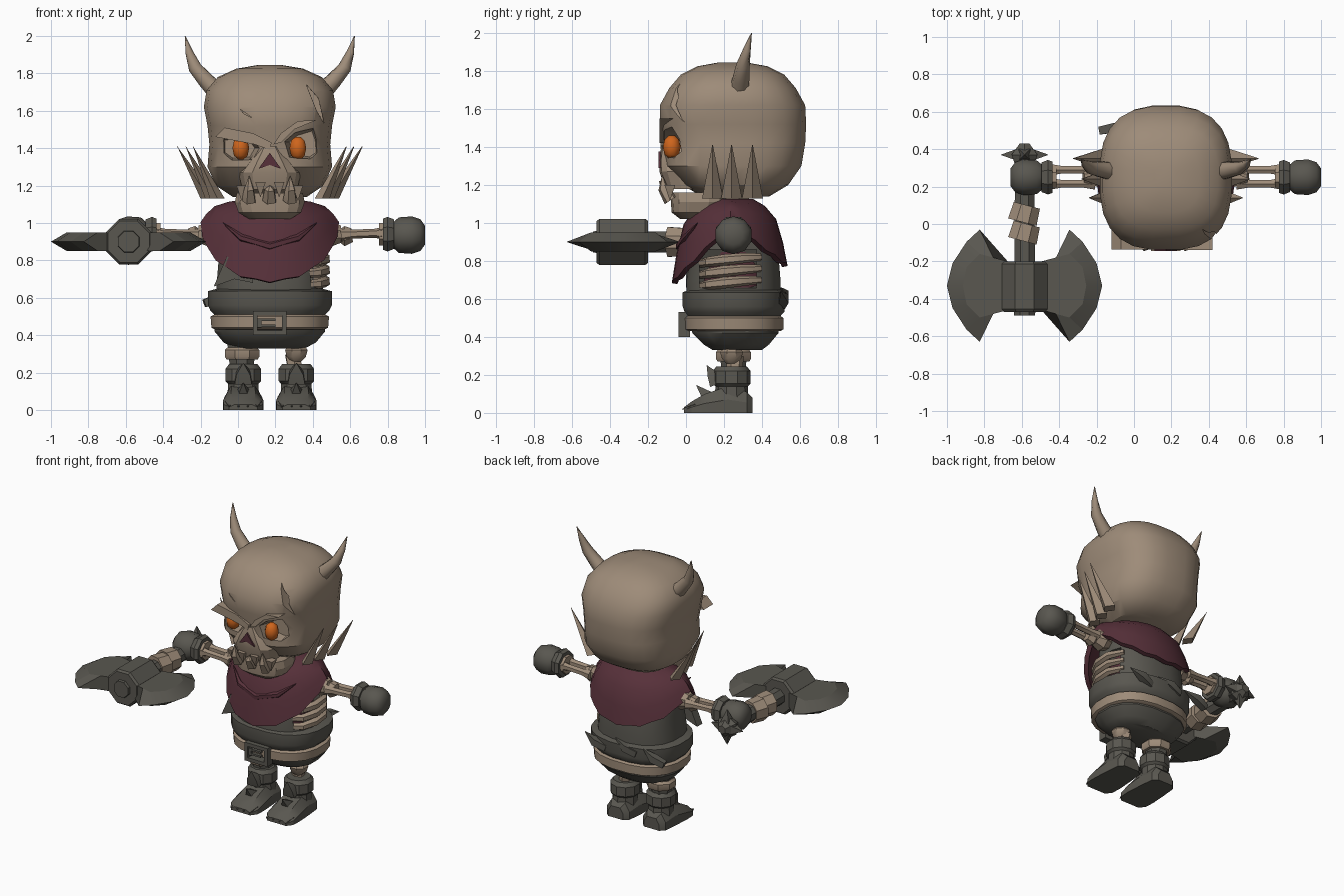
import bpy, bmesh, math
from mathutils import Vector

CX, CY = 0.17, 0.25   # body centre line


def material(name, rgb):
    m = bpy.data.materials.new(name)
    m.diffuse_color = (*rgb, 1)
    return m


BONE = material("bone", (0.34, 0.26, 0.19))
GREY = material("dark_grey", (0.10, 0.095, 0.08))
RED = material("maroon_cloth", (0.095, 0.03, 0.042))
GLOW = material("orange_glow", (0.62, 0.13, 0.012))


def loft(name, rings, mat, angle=35, caps=True):
    """Skin a list of closed rings of points."""
    bm = bmesh.new()
    rows = [[bm.verts.new(p) for p in r] for r in rings]
    n = len(rows[0])
    for a, b in zip(rows, rows[1:]):
        for i in range(n):
            bm.faces.new((a[i], a[(i + 1) % n], b[(i + 1) % n], b[i]))
    if caps:
        bm.faces.new(rows[0])
        bm.faces.new(rows[-1])
    bmesh.ops.recalc_face_normals(bm, faces=bm.faces)
    for f in bm.faces:
        f.smooth = True
    for e in bm.edges:
        e.smooth = len(e.link_faces) == 2 and e.calc_face_angle(0) < math.radians(angle)
    me = bpy.data.meshes.new(name)
    bm.to_mesh(me)
    bm.free()
    me.materials.append(mat)
    ob = bpy.data.objects.new(name, me)
    bpy.context.collection.objects.link(ob)
    return ob


def tube(name, path, mat, n=8, sx=1, sy=1, angle=35):
    """Sweep a round section along (x, y, z, radius) points."""
    pts = [Vector(p[:3]) for p in path]
    rings = []
    for i, p in enumerate(pts):
        d = pts[min(i + 1, len(pts) - 1)] - pts[max(i - 1, 0)]
        q = d.to_track_quat('Z', 'Y')
        r = max(path[i][3], 0.002)
        ang = [math.tau * (k + 0.5) / n for k in range(n)]
        rings.append([p + q @ Vector((r * sx * math.cos(a), r * sy * math.sin(a), 0)) for a in ang])
    return loft(name, rings, mat, angle)


def barrel(name, rows, mat, n=20, e=2.4, angle=35):
    """Stack of rounded ovals: (z, half width, y front, y back)."""
    rings = []
    for z, w, y0, y1 in rows:
        ring = []
        for k in range(n):
            a = math.tau * (k + 0.5) / n
            c, s = math.cos(a), math.sin(a)
            ring.append((CX + w * math.copysign(abs(c) ** (2 / e), c),
                         (y0 + y1) / 2 + (y1 - y0) / 2 * math.copysign(abs(s) ** (2 / e), s), z))
        rings.append(ring)
    return loft(name, rings, mat, angle)


def prism(name, pts, y0, y1, mat, shrink=1):
    """Outline in x and z, pushed along y."""
    mx = sum(p[0] for p in pts) / len(pts)
    mz = sum(p[1] for p in pts) / len(pts)
    back = [(mx + (x - mx) * shrink, y1, mz + (z - mz) * shrink) for x, z in pts]
    return loft(name, [[(x, y0, z) for x, z in pts], back], mat)


def box(name, x0, x1, y0, y1, z0, z1, mat):
    return prism(name, [(x0, z0), (x1, z0), (x1, z1), (x0, z1)], y0, y1, mat)


def carve(ob, cutters):
    for c in cutters:
        m = ob.modifiers.new("cut", 'BOOLEAN')
        m.operation, m.solver, m.object = 'DIFFERENCE', 'EXACT', c
        bpy.context.view_layer.objects.active = ob
        bpy.ops.object.modifier_apply(modifier=m.name)
        bpy.data.objects.remove(c)
    bpy.ops.object.select_all(action='DESELECT')
    ob.select_set(True)
    bpy.ops.object.shade_smooth_by_angle(angle=math.radians(32))


# Skull with eye sockets and cracks
skull = barrel("skull", [(1.14, .20, .08, .44), (1.20, .29, -.02, .54), (1.30, .335, -.11, .61),
                         (1.42, .325, -.115, .63), (1.52, .335, -.14, .635), (1.62, .355, -.14, .63),
                         (1.71, .34, -.09, .58), (1.78, .28, -.03, .52), (1.825, .18, .06, .43),
                         (1.845, .06, .17, .32)], BONE, 24, 2.7)
sockets = [[(-.12, 1.47), (0, 1.49), (.10, 1.46), (.145, 1.40), (.10, 1.32), (-.05, 1.31), (-.12, 1.36)],
           [(.22, 1.44), (.29, 1.50), (.42, 1.54), (.45, 1.46), (.46, 1.35), (.40, 1.31), (.25, 1.33)]]
cracks = [[(.36, 1.75), (.43, 1.67), (.465, 1.52), (.42, 1.60)], [(.01, 1.61), (.08, 1.56), (.03, 1.585)]]
carve(skull, [prism("socket_cutter", p, -.25, .0, BONE, .6) for p in sockets]
      + [prism("crack_cutter", p, -.25, y, BONE, .9) for p, y in zip(cracks, (.0, -.11))])
prism("angry_brow", [(-.12, 1.46), (-.07, 1.51), (.08, 1.48), (.18, 1.43), (.17, 1.39), (.09, 1.42)],
      -.135, -.03, BONE)
prism("raised_brow", [(.19, 1.42), (.23, 1.48), (.32, 1.545), (.42, 1.55), (.30, 1.50), (.23, 1.43)],
      -.14, -.03, BONE)
for x in (.015, .32):
    tube("eye", [(x, -.075, 1.34, .015), (x, -.075, 1.36, .038), (x, -.075, 1.40, .047),
                 (x, -.075, 1.44, .038), (x, -.075, 1.46, .015)], GLOW, 10, angle=60)

# Muzzle, nose hole and jaw
barrel("upper_jaw", [(1.18, .15, -.11, .15), (1.27, .17, -.14, .15), (1.33, .12, -.14, .1),
                     (1.41, .05, -.13, .1)], BONE, 14, 2.8, 20)
prism("nose_hole", [(.11, 1.29), (.17, 1.31), (.23, 1.29), (.17, 1.375)], -.145, -.08, RED)
barrel("lower_jaw", [(1.02, .11, -.03, .14), (1.055, .17, -.075, .2), (1.11, .19, -.08, .22),
                     (1.16, .18, -.08, .22)], BONE, 14, 2.8, 20)
for d, z in ((-.15, 1.20), (-.05, 1.22), (.05, 1.22), (.15, 1.20)):
    y = -.085 if abs(d) > .1 else -.115
    tube("upper_tooth", [(CX + d, y, z, .04), (CX + d, y, z - .08, 0)], BONE, 4)
for d, z in ((-.11, 1.25), (.0, 1.20), (.11, 1.25)):
    tube("lower_fang", [(CX + d, -.08, 1.12, .04), (CX + d, -.12, 1.18, .028), (CX + d, -.125, z, 0)], BONE, 5)

for s in (-1, 1):
    X = lambda d: CX + s * d
    # Horns and cheek spikes
    tube("horn", [(X(.27), .28, 1.69, .055), (X(.34), .29, 1.76, .045), (X(.40), .30, 1.83, .036),
                  (X(.43), .32, 1.91, .022), (X(.453), .345, 2.0, 0)], BONE, 8, angle=50)
    for y, b, t in ((.14, .31, .41), (.24, .335, .45), (.35, .36, .495)):
        base = [(X(b + i), y + j, 1.13) for i, j in ((.01, 0), (-.03, -.055), (-.07, 0), (-.03, .055))]
        loft("cheek_spike", [base, [(X(t) + i * .002, y + j * .002, 1.41)
                                    for i, j in ((1, 0), (0, -1), (-1, 0), (0, 1))]], BONE)

    # Arm bones, cuff and fist
    tube("shoulder_ball", [(X(.26), .25, .94, .05), (X(.32), .25, .94, .075), (X(.38), .25, .94, .05)], BONE)
    tube("elbow_ball", [(X(.37), .25, .935, .035), (X(.40), .25, .93, .058), (X(.44), .25, .935, .04)], BONE)
    for y in (.215, .29):
        tube("forearm_bone", [(X(.38), y, .935, .035), (X(.44), y, .94, .024), (X(.56), y, .945, .024),
                              (X(.61), y, .945, .034)], BONE, 6)
    tube("wrist", [(X(.585), .25, .94, .065), (X(.61), .25, .94, .065)], BONE)
    tube("cuff", [(X(.605), .25, .94, .09), (X(.63), .25, .94, .10), (X(.665), .25, .94, .085)], GREY, 8)
    tube("fist", [(X(.65), .25, .935, .06), (X(.69), .25, .935, .095), (X(.76), .25, .935, .10),
                  (X(.805), .25, .935, .085), (X(.83), .25, .935, .05)], GREY, 10, angle=50)

    # Leg bones
    x = X(.142)
    tube("thigh_bone", [(x, .25, .40, .05), (x, .25, .33, .04)], BONE)
    tube("knee_ball", [(x, .24, .26, .03), (x, .24, .285, .055), (x, .24, .32, .065), (x, .24, .355, .04)], BONE)
    tube("shin_bone", [(x - .02, .26, .30, .045), (x, .25, .17, .04)], BONE, 6)
    # Boots
    foot = []
    for y, w, h in ((.35, .06, .08), (.32, .09, .11), (.22, .10, .14), (.10, .108, .10), (.03, .105, .06), (-.01, .075, .03)):
        foot.append([(x - w, y, 0), (x + w, y, 0), (x + w, y, h * .5), (x + w * .6, y, h),
                     (x - w * .6, y, h), (x - w, y, h * .5)])
    loft("boot_foot", foot, GREY, 30)
    tube("boot_shaft", [(x, .24, .06, .09), (x, .24, .14, .085), (x, .24, .155, .10), (x, .24, .22, .10),
                        (x, .24, .245, .08)], GREY, 10)
    tube("boot_flap", [(x, .16, .15, .05), (x, .14, .20, .04), (x, .11, .25, 0)], GREY, 4, 1.3)
    tube("boot_tongue", [(x, .12, .08, .05), (x, .055, .145, 0)], GREY, 4)
    for i in (-.075, -.025, .025, .075):
        tube("toe_claw", [(x + i, .05, .025, .032), (x + i, -.02, .02, 0)], GREY, 4)

# Trouser leg on one side
tube("trouser_leg", [(.02, .25, .42, .09), (.02, .25, .24, .07)], GREY, 8)
tube("knee_wrap", [(.022, .25, .27, .09), (.022, .25, .285, .10), (.022, .25, .32, .10), (.022, .25, .335, .085)], BONE, 8)

# Torso with an open side showing ribs
barrel("hips", [(.33, .19, .14, .40), (.36, .25, .09, .44), (.42, .30, .03, .49), (.46, .30, .02, .49)], GREY, 16)
barrel("belt", [(.43, .295, .01, .50), (.44, .315, -.01, .515), (.50, .32, -.012, .515), (.51, .30, .0, .50)], BONE)
barrel("waist_sash", [(.50, .29, .01, .49), (.53, .32, -.01, .52), (.56, .335, -.02, .525),
                      (.635, .335, -.02, .53), (.65, .28, .02, .49)], GREY)
jacket = barrel("jacket", [(.60, .29, .0, .50), (.70, .285, .0, .50), (.82, .275, .02, .49), (.95, .27, .05, .46),
                           (1.04, .22, .10, .42)], GREY)
carve(jacket, [prism("rib_cutter", [(.30, .69), (.36, .66), (.6, .655), (.6, .86), (.38, .86)], .07, .37, GREY)])
barrel("inner_body", [(.62, .21, .06, .44), (.9, .21, .06, .44)], RED, 12)
for z in (.685, .745, .805):
    tube("rib", [(.33, .07, z - .02, .02), (.43, .12, z - .01, .027), (.465, .2, z, .03), (.465, .3, z + .01, .027),
                 (.41, .39, z + .015, .02)], BONE, 6)
tube("neck", [(CX, .24, 1.0, .1), (CX, .24, 1.2, .1)], BONE)
prism("torn_flap", [(-.13, .66), (-.06, .82), (.06, .80), (.08, .68), (-.02, .70)], -.0, .06, GREY)
for x, z in ((-.1, .60), (.12, .62), (.36, .60)):
    tube("sash_fold", [(x - .08, .50, z - .03, .03), (x, .515, z, .035), (x + .09, .50, z + .04, 0)], GREY, 4)

# Buckle
for x0, x1, z0, z1 in ((.08, .105, .40, .53), (.235, .26, .40, .53), (.08, .26, .40, .425), (.08, .26, .505, .53)):
    box("buckle_frame", x0, x1, -.04, .02, z0, z1, GREY)
for z in (.445, .475):
    box("buckle_prong", .11, .20, -.03, .02, z, z + .013, GREY)
box("buckle_bar", .105, .125, -.03, .02, .44, .49, GREY)

# Shawl hanging low at front and back
rows = []
for r, f in ((.40, 0), (.60, .10), (.80, .30), (.92, .65), (1, 1)):
    ring = []
    for k in range(28):
        a = math.tau * k / 28
        c, s = math.cos(a), math.sin(a)
        drop = .12 + abs(s) * (.31 if s < 0 else .22) + (.012 if k % 2 else 0)
        ring.append((CX + .37 * r * c, .235 + (.31 if s < 0 else .30) * r * s, 1.125 - drop * f))
    rows.append(ring)
shawl = loft("shawl", rows, RED, 40, caps=False)
mod = shawl.modifiers.new("thickness", 'SOLIDIFY')
mod.thickness, mod.offset = .03, -1
# Rolled folds across the chest
tube("shawl_fold", [(-.08, .06, 1.0, 0), (.02, -.005, .92, .02), (.17, -.03, .875, .025), (.32, -.005, .92, .02),
                    (.42, .06, 1.0, 0)], RED, 6)

# Double axe lying forward in one hand
AX, AZ = -.585, .90
tube("axe_shaft", [(AX, .36, AZ, .055), (AX, -.25, AZ, .06)], GREY)
for y in (.055, -.045):
    tube("grip_wrap", [(AX + .012, y + .045, AZ, .078), (AX - .012, y - .045, AZ, .085)], BONE)
tube("axe_core", [(AX, -.20, AZ, .12), (AX, -.215, AZ, .132), (AX, -.455, AZ, .132), (AX, -.47, AZ, .12)], GREY)
tube("axe_cap", [(AX, -.45, AZ, .065), (AX, -.49, AZ, .06)], GREY)
edge = [(.24, .30), (.31, .235), (.385, .12), (.415, 0), (.385, -.12), (.31, -.235), (.24, -.30)]
ridge = [(.165, .145), (.24, .17), (.31, .10), (.33, 0), (.31, -.10), (.24, -.17), (.165, -.145)]
for s in (-1, 1):
    rings = []
    for (e, ey), (m, my) in zip(edge, ridge):
        iy = -.33 + max(-.13, min(.13, my))
        rings.append([(AX + s * .09, iy, AZ + .05), (AX + s * m, my - .33, AZ + .05), (AX + s * e, ey - .33, AZ),
                      (AX + s * m, my - .33, AZ - .05), (AX + s * .09, iy, AZ - .05)])
    loft("axe_blade", rings, GREY, 15)
# Spiked pommel
tube("pommel", [(AX, .32, AZ, .06), (AX, .37, AZ, .08), (AX, .43, AZ, .03)], GREY, 6, angle=10)
for i, k in ((1, 0), (-1, 0), (0, 1), (0, -1)):
    tube("pommel_spike", [(AX + .04 * i, .37, AZ + .04 * k, .045), (AX + .125 * i, .37, AZ + .125 * k, 0)], GREY, 4)
